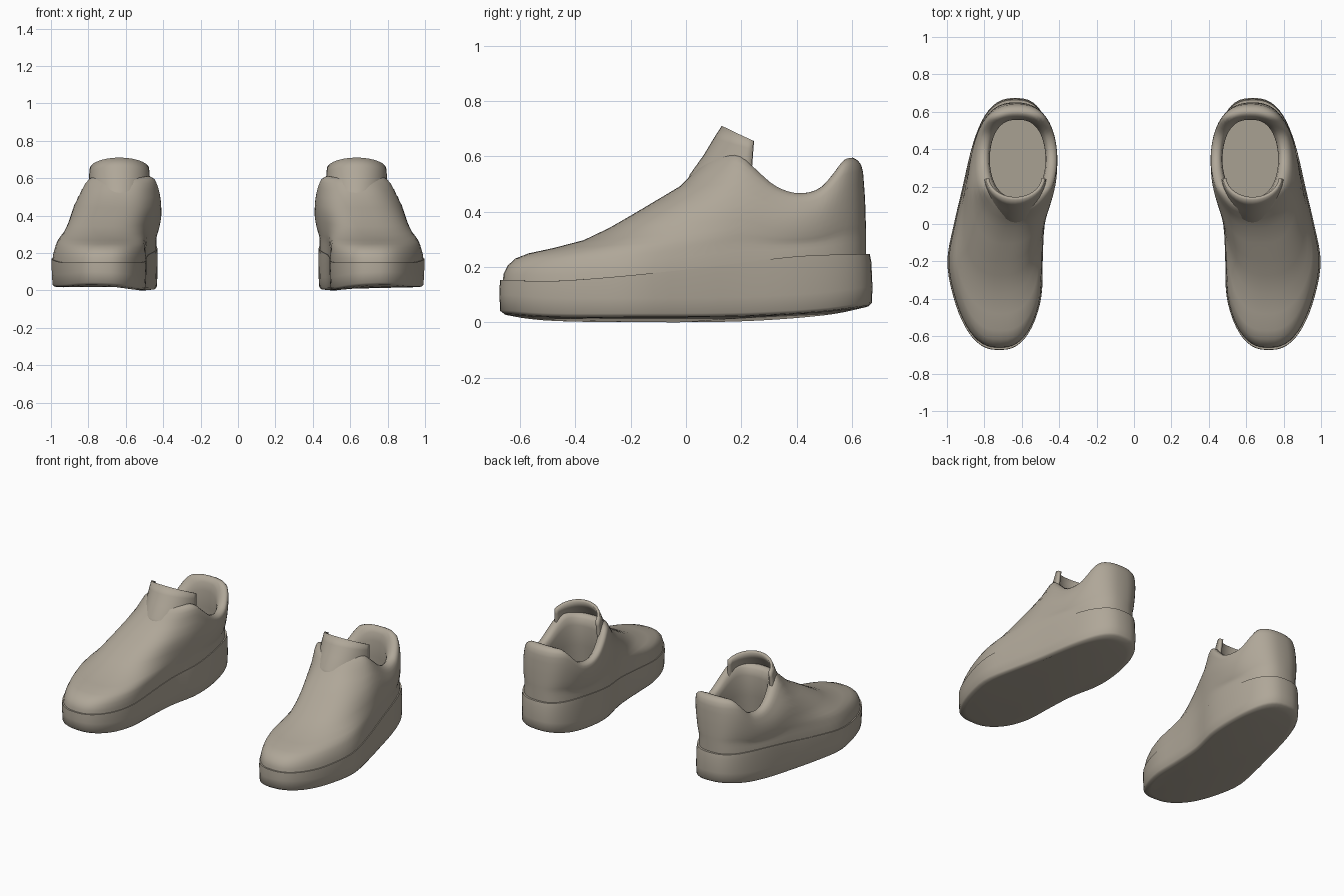
import bpy, bmesh, math

if "Cube" in bpy.data.objects:
    bpy.data.objects.remove(bpy.data.objects["Cube"])

N = 72  # points around each ring

mat = bpy.data.materials.new("warm grey")
mat.diffuse_color = (0.43, 0.385, 0.315, 1)
mat.use_nodes = True
mat.node_tree.nodes["Principled BSDF"].inputs["Base Color"].default_value = mat.diffuse_color


def curve(pts):
    """Smooth cubic interpolation through (y, value) points."""
    n = len(pts)
    slope = []
    for i in range(n):
        a, b = pts[max(i - 1, 0)], pts[min(i + 1, n - 1)]
        slope.append((b[1] - a[1]) / (b[0] - a[0]))

    def f(y):
        y = min(max(y, pts[0][0]), pts[-1][0])
        for i in range(n - 1):
            (x0, v0), (x1, v1) = pts[i], pts[i + 1]
            if y <= x1:
                h = x1 - x0
                t = (y - x0) / h
                return (v0 * (1 + 2 * t) * (1 - t) ** 2 + slope[i] * h * t * (1 - t) ** 2
                        + v1 * t * t * (3 - 2 * t) + slope[i + 1] * h * t * t * (t - 1))
        return pts[-1][1]
    return f


# plan of the sole: centre line and half width along the foot
centre = curve([(-.67, .72), (-.4, .73), (-.2, .743), (0, .72), (.2, .675), (.4, .653), (.67, .635)])
width = curve([(-.67, .262), (-.6, .27), (-.4, .275), (-.2, .264), (0, .243), (.2, .25), (.4, .257), (.67, .27)])
# heights: underside, top of sole, collar edge
under = curve([(-.67, .018), (-.5, .003), (-.2, 0), (.2, .003), (.5, .022), (.67, .048)])
sole_top = curve([(-.67, .152), (-.45, .15), (0, .19), (.4, .238), (.67, .247)])
collar = curve([(-.67, .59), (.1, .59), (.19, .595), (.25, .545), (.32, .487), (.4, .46),
                (.48, .475), (.53, .525), (.57, .575), (.61, .585), (.67, .585)])


def ring(yf, yb, k, ws, height):
    """Closed foot outline from yf to yb; k blends sole plan to collar plan."""
    out = []
    for i in range(N):
        a = 2 * math.pi * i / N
        y = (yf + yb) / 2 - (yb - yf) / 2 * math.cos(a)
        s = math.sin(a)
        lat = math.copysign(abs(s) ** .77, s)
        c = centre(y) * (1 - k) + .622 * k
        w = (width(y) * (1 - k) + .21 * k) * ws
        out.append((c + lat * w, y, height(y, lat)))
    return out


def build(name, rows, closed=True, thickness=0, angle=40):
    bm = bmesh.new()
    vs = [[bm.verts.new(p) for p in r] for r in rows]
    n = len(rows[0])
    for a, b in zip(vs, vs[1:]):
        for i in range(n if closed else n - 1):
            j = (i + 1) % n
            bm.faces.new((a[i], a[j], b[j], b[i]))
    if closed:
        bm.faces.new(vs[0][::-1])
        bm.faces.new(vs[-1])
    bmesh.ops.recalc_face_normals(bm, faces=bm.faces)
    me = bpy.data.meshes.new(name)
    bm.to_mesh(me)
    bm.free()
    ob = bpy.data.objects.new(name, me)
    bpy.context.collection.objects.link(ob)
    me.materials.append(mat)
    bpy.ops.object.select_all(action='DESELECT')
    ob.select_set(True)
    bpy.context.view_layer.objects.active = ob
    bpy.ops.object.shade_smooth_by_angle(angle=math.radians(angle))
    if thickness:
        m = ob.modifiers.new("thickness", 'SOLIDIFY')
        m.thickness = thickness
        m.offset = 0
    m = ob.modifiers.new("pair", 'MIRROR')
    m.use_mirror_merge = False
    return ob


# sole: underside, rounded lower edge, wall, top ledge
low = lambda d: (lambda y, l: under(y) + .009 * (1 + l) + d)
rim = lambda y, l: sole_top(y)
build("sole", [
    ring(-.62, .61, 0, .86, low(0)),
    ring(-.655, .66, 0, .95, low(.003)),
    ring(-.672, .672, 0, .98, low(.014)),
    ring(-.674, .674, 0, .993, low(.07)),
    ring(-.674, .67, 0, 1, lambda y, l: sole_top(y) - .03),
    ring(-.672, .664, 0, .995, rim),
    ring(-.6, .6, 0, .9, rim),
], angle=60)

# upper: (height fraction, front y, back y, blend to collar, width scale)
upper = [
    (-.05, -.662, .65, 0, .98), (.05, -.66, .65, .02, .98), (.12, -.645, .65, .05, .973),
    (.18, -.617, .65, .08, .97), (.225, -.57, .65, .11, .97), (.27, -.48, .65, .14, .97),
    (.325, -.37, .65, .19, .97), (.42, -.275, .649, .27, .98), (.52, -.195, .648, .36, .99),
    (.64, -.105, .646, .5, 1), (.755, -.022, .643, .64, 1), (.87, .025, .64, .8, 1),
    (.95, .055, .633, .92, 1), (1, .073, .62, 1, .97),
    # rolled collar edge, then the lining down to the insole
    (1.03, .09, .603, 1, .9), (1.03, .11, .585, 1, .81), (.97, .13, .568, 1, .74),
    (.85, .14, .557, 1, .71), (.5, .125, .56, 1, .71), (.05, .1, .57, 1, .73),
]


def upper_height(u):
    return lambda y, l: sole_top(y) + u * (collar(y) - sole_top(y))


build("upper_with_lining", [ring(yf, yb, k, w, upper_height(u)) for u, yf, yb, k, w in upper], angle=60)

# tongue: curved strip rising flush out of the collar front
rows = []
for z, y0, hw, drop in [(.47, -.005, .165, 0), (.53, .022, .16, .01), (.6, .072, .156, .025),
                        (.66, .108, .153, .04), (.705, .137, .15, .055)]:
    row = []
    for i in range(21):
        a = math.radians(-85 + 8.5 * i)
        b = 1 - math.cos(a)
        row.append((.634 + hw * math.sin(a), y0 + (.255 - y0) * b, z - drop * b))
    rows.append(row)
build("tongue", rows, closed=False, thickness=.018)
